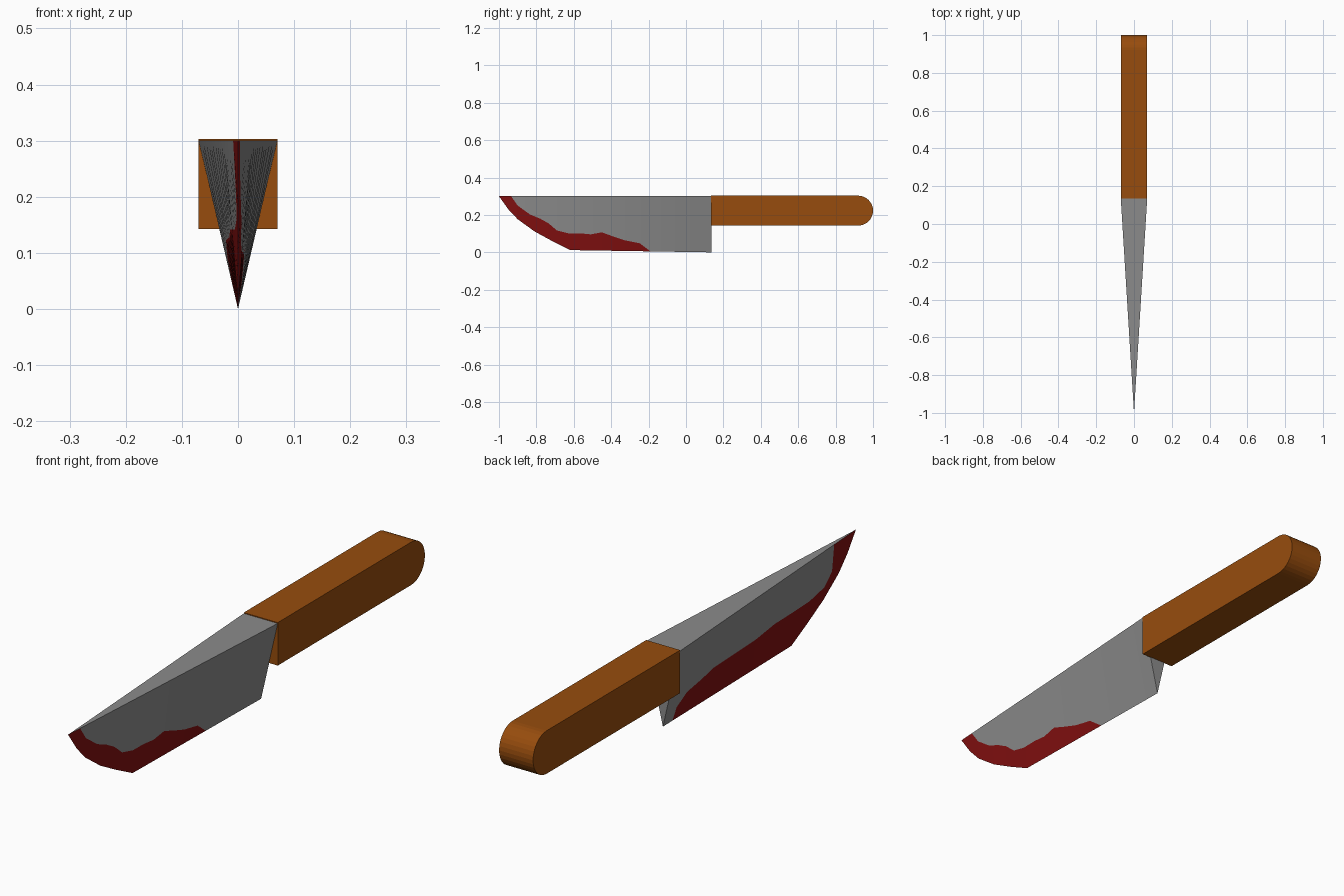
import bpy, bmesh, math

if "Cube" in bpy.data.objects:
    bpy.data.objects.remove(bpy.data.objects["Cube"])


def material(name, rgb):
    m = bpy.data.materials.new(name)
    m.diffuse_color = (*rgb, 1)
    m.use_nodes = True
    m.node_tree.nodes["Principled BSDF"].inputs["Base Color"].default_value = m.diffuse_color
    return m


STEEL = material("steel_grey", (0.26, 0.26, 0.26))
RED = material("dark_red", (0.22, 0.005, 0.005))
WOOD = material("wood_brown", (0.31, 0.073, 0.004))


def make_object(name, bm, mats):
    bmesh.ops.remove_doubles(bm, verts=bm.verts, dist=1e-5)
    bmesh.ops.recalc_face_normals(bm, faces=bm.faces)
    me = bpy.data.meshes.new(name)
    bm.to_mesh(me)
    bm.free()
    for m in mats:
        me.materials.append(m)
    ob = bpy.data.objects.new(name, me)
    bpy.context.collection.objects.link(ob)
    return ob


def interp(pts, y):
    if y <= pts[0][0]:
        return pts[0][1]
    for (a, za), (b, zb) in zip(pts, pts[1:]):
        if y <= b:
            return za + (zb - za) * (y - a) / (b - a)
    return pts[-1][1]


# Blade outline (y, z) and the upper edge of the red area on each side
TOP, TIP, HEEL, HALF = 0.3, -1.0, 0.136, 0.07
EDGE = [(TIP, TOP), (-.95, .23), (-.90, .177), (-.81, .112), (-.715, .06),
        (-.62, .012), (HEEL, 0.0)]
RED_RIGHT = [(-.935, .30), (-.90, .25), (-.835, .203), (-.78, .18), (-.735, .155),
             (-.69, .117), (-.63, .102), (-.567, .102), (-.51, .096), (-.45, .107),
             (-.39, .085), (-.326, .064), (-.246, .048), (-.19, .0)]
RED_LEFT = [(-.86, .30), (-.855, .20), (-.81, .158), (-.72, .142), (-.60, .142),
            (-.50, .142), (-.39, .128), (-.24, .125), (-.135, .123), (-.06, .105),
            (.02, .09), (.07, .05), (.08, .0)]

ys = sorted({p[0] for p in EDGE + RED_RIGHT + RED_LEFT})

# Blade: wedge with a red lower strip on each side
bm = bmesh.new()


def face(points, mat):
    pts = []
    for p in points:
        if all(math.dist(p, q) > 1e-5 for q in pts):
            pts.append(p)
    if len(pts) > 2:
        bm.faces.new([bm.verts.new(p) for p in pts]).material_index = mat


def column(side, red, y):
    low = interp(EDGE, y)
    mid = min(max(interp(red, y), low), TOP)
    w = side * HALF * (y - TIP) / (HEEL - TIP)
    x = w * (mid - low) / (TOP - low) if TOP - low > 1e-6 else 0
    return (0, y, low), (x, y, mid), (w, y, TOP)


for side, red in ((1, RED_RIGHT), (-1, RED_LEFT)):
    cols = [column(side, red, y) for y in ys]
    for a, b in zip(cols, cols[1:]):
        face([a[0], b[0], b[1], a[1]], 1)
        face([a[1], b[1], b[2], a[2]], 0)
# Spine strips and the heel
for a, b in zip(ys, ys[1:]):
    wa, wb = (HALF * (y - TIP) / (HEEL - TIP) for y in (a, b))
    face([(-wa, a, TOP), (wa, a, TOP), (wb, b, TOP), (-wb, b, TOP)], 0)
face([(0, HEEL, 0), (HALF, HEEL, TOP), (-HALF, HEEL, TOP)], 0)
make_object("blade", bm, [STEEL, RED])

# Handle: block with a half-round end
bm = bmesh.new()
r, zc = 0.08, 0.223
profile = [(0.134, zc - r), (0.134, zc + r)]
N = 16
for i in range(N + 1):
    t = math.pi / 2 - math.pi * i / N
    profile.append((1 - r + r * math.cos(t), zc + r * math.sin(t)))
f = bm.faces.new([bm.verts.new((-HALF, y, z)) for y, z in profile])
ext = bmesh.ops.extrude_face_region(bm, geom=[f])["geom"]
bmesh.ops.translate(bm, vec=(2 * HALF, 0, 0),
                    verts=[v for v in ext if isinstance(v, bmesh.types.BMVert)])
make_object("handle", bm, [WOOD])
